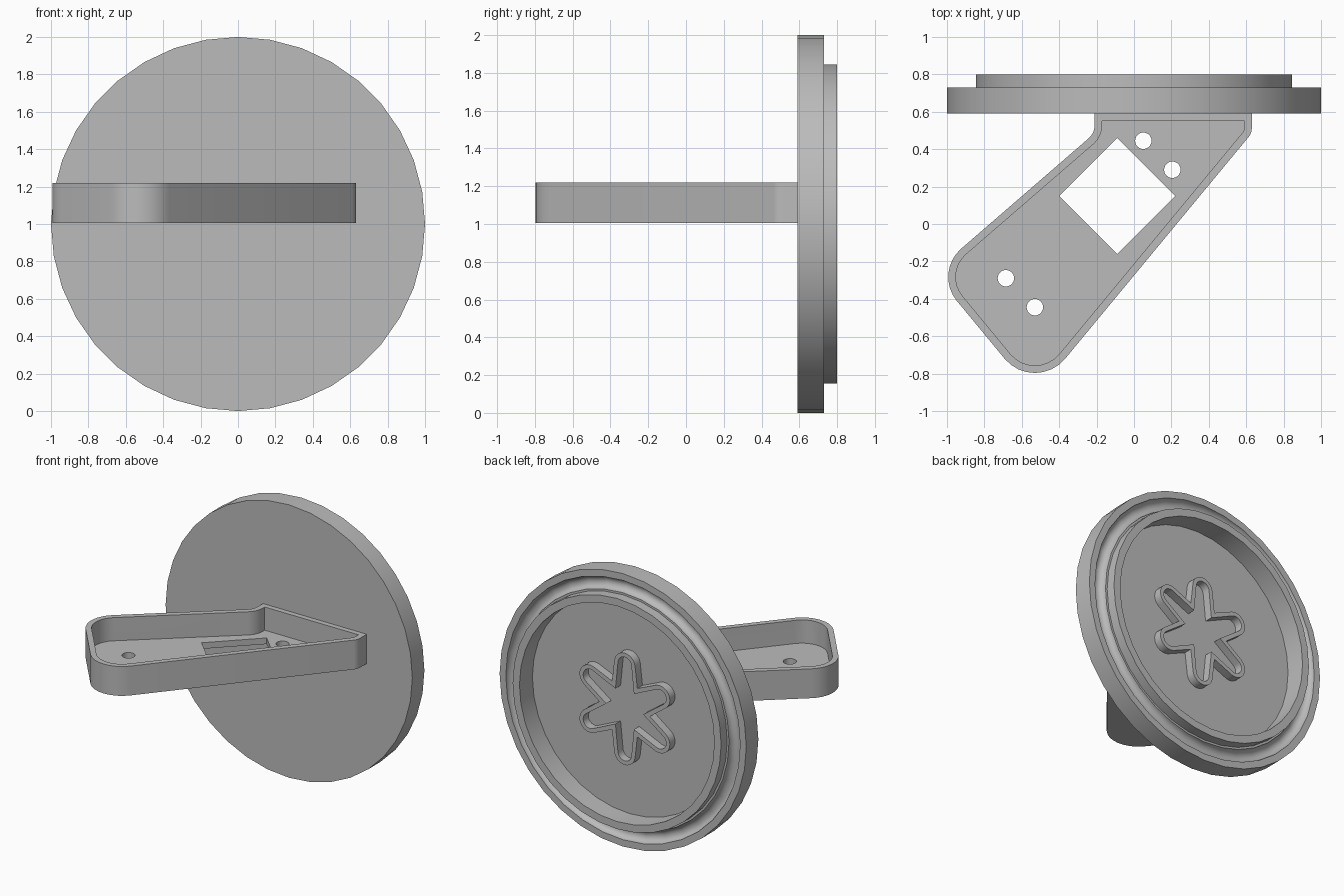
import bpy, bmesh, math
from mathutils import Vector, Matrix

if "Cube" in bpy.data.objects:
    bpy.data.objects.remove(bpy.data.objects["Cube"])

grey = bpy.data.materials.new("plain grey")
grey.use_nodes = True
colour = (0.5, 0.5, 0.5, 1)
grey.diffuse_color = colour
grey.node_tree.nodes["Principled BSDF"].inputs["Base Color"].default_value = colour


def select(ob):
    bpy.ops.object.select_all(action='DESELECT')
    ob.select_set(True)
    bpy.context.view_layer.objects.active = ob


def finish(ob):
    ob.data.materials.clear()
    ob.data.materials.append(grey)
    select(ob)
    bpy.ops.object.shade_smooth_by_angle(angle=math.radians(32))


def weld(ob):
    bm = bmesh.new()
    bm.from_mesh(ob.data)
    bmesh.ops.remove_doubles(bm, verts=bm.verts, dist=0.0005)
    bmesh.ops.recalc_face_normals(bm, faces=bm.faces)
    bm.to_mesh(ob.data)
    bm.free()


def plate(name, loops, low, high):
    """Extrude flat outlines, with holes, between two heights."""
    cu = bpy.data.curves.new(name, 'CURVE')
    cu.dimensions, cu.fill_mode = '2D', 'BOTH'
    cu.extrude = (high - low) / 2
    for loop in loops:
        sp = cu.splines.new('POLY')
        sp.points.add(len(loop) - 1)
        sp.use_cyclic_u = True
        for p, co in zip(sp.points, loop):
            p.co = (co[0], co[1], 0, 1)
    ob = bpy.data.objects.new(name, cu)
    bpy.context.collection.objects.link(ob)
    select(ob)
    bpy.ops.object.convert(target='MESH')
    ob = bpy.context.object
    ob.data.transform(Matrix.Translation((0, 0, (low + high) / 2)))
    weld(ob)
    return ob


def arc(cx, cy, r, start, end, n):
    return [(cx + r * math.cos(start + (end - start) * i / n),
             cy + r * math.sin(start + (end - start) * i / n)) for i in range(n + 1)]


def circle(cx, cy, r, n=24):
    return arc(cx, cy, r, 0, math.tau, n)[:-1]


def rounded(corners, inset=0.0, n=8):
    """Anticlockwise outline with rounded corners, moved inwards by inset."""
    out = []
    for i, (x, y, r) in enumerate(corners):
        p = Vector((x, y))
        a = (p - Vector(corners[i - 1][:2])).normalized()
        b = (Vector(corners[(i + 1) % len(corners)][:2]) - p).normalized()
        na, nb = Vector((-a.y, a.x)), Vector((-b.y, b.x))
        mid = (na + nb) / (1 + na.dot(nb))
        turn = math.atan2(a.cross(b), a.dot(b))
        side = math.copysign(1, turn)
        p = p + mid * inset
        r = max(r - side * inset, 0) if r else 0
        if r == 0:
            out.append(tuple(p))
            continue
        c = p + mid * r * side
        start = math.atan2(-na.y * side, -na.x * side)
        out += arc(c.x, c.y, r, start, start + turn, n)
    return out


# Round cap: turned profile with a seal groove, raised rim and shallow recess
groove = arc(0.905, 0.73, 0.045, 0, -math.pi, 10)
profile = [(0, 0.59), (1, 0.59), (1, 0.73)] + groove + [
    (0.845, 0.73), (0.845, 0.8), (0.79, 0.8), (0.79, 0.65), (0, 0.65)]
bm = bmesh.new()
verts = [bm.verts.new((r, y, 0)) for r, y in profile]
edges = [bm.edges.new(pair) for pair in zip(verts, verts[1:])]
bmesh.ops.spin(bm, geom=verts + edges, cent=(0, 0, 0), axis=(0, 1, 0),
               angle=math.tau, steps=36, use_duplicate=False)
me = bpy.data.meshes.new("round_cap")
bm.to_mesh(me)
bm.free()
cap = bpy.data.objects.new("round_cap", me)
cap.location.z = 1
bpy.context.collection.objects.link(cap)
weld(cap)
finish(cap)


# Six-lobed raised outline in the recess
def lobes(tip, valley):
    out = []
    for i in range(6):
        a = math.radians(30 + 60 * i)
        out += arc(0.325 * math.cos(a), 0.325 * math.sin(a), tip,
                   a - math.radians(80), a + math.radians(80), 10)
        v = a + math.radians(30)
        out.append((valley * math.cos(v), valley * math.sin(v)))
    return out


star = plate("lobed_socket", [lobes(0.085, 0.205), lobes(0.055, 0.15)], -0.71, -0.645)
star.rotation_euler.x = math.pi / 2
star.location.z = 1
finish(star)

# Slanted tray with mounting holes and a diamond opening
outline = [(-0.21, 0.592, 0), (-0.21, 0.486, 0.1), (-1.072, -0.26, 0.2),
           (-0.53, -0.916, 0.21), (0.63, 0.486, 0.08), (0.63, 0.592, 0)]
diamond = [(-0.09, 0.46), (0.22, 0.15), (-0.09, -0.16), (-0.4, 0.15)]
holes = [circle(x, y, 0.044) for x, y in
         [(0.05, 0.445), (0.205, 0.29), (-0.685, -0.29), (-0.53, -0.445)]]
tray = plate("tray", [rounded(outline), diamond] + holes, 1.005, 1.22)
cavity = plate("tray_cavity", [rounded(outline, 0.04)], 1.05, 1.3)
cavity.hide_render = True
cut = tray.modifiers.new("hollow", 'BOOLEAN')
cut.operation, cut.solver, cut.object = 'DIFFERENCE', 'EXACT', cavity
select(tray)
bpy.ops.object.modifier_apply(modifier="hollow")
bpy.data.objects.remove(cavity)
finish(tray)
